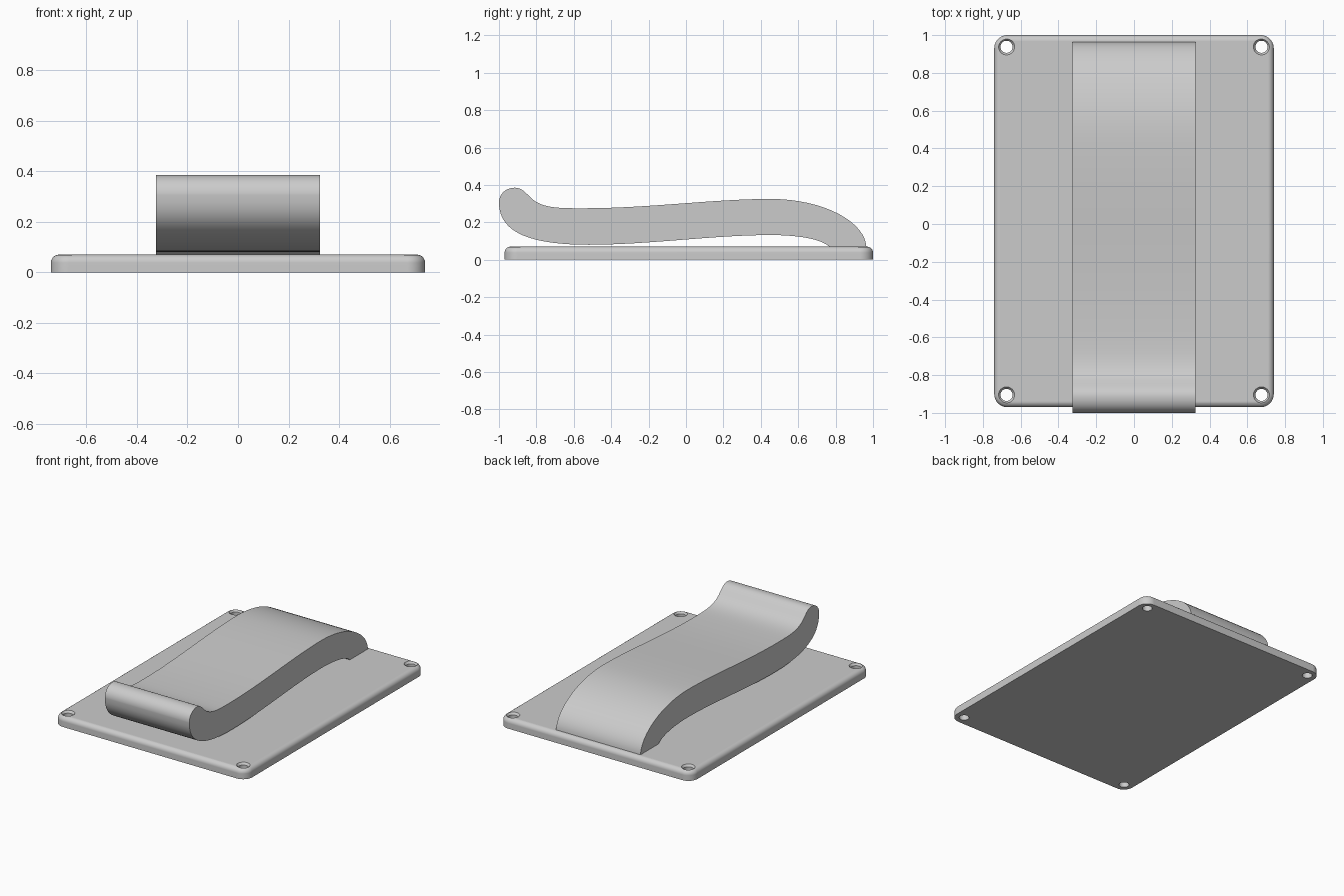
import bpy
import bmesh
from mathutils import Vector
from mathutils.geometry import interpolate_bezier

old = bpy.data.objects.get("Cube")
if old:
    bpy.data.objects.remove(old, do_unlink=True)

GREY = (0.6, 0.6, 0.6, 1.0)
grey = bpy.data.materials.new("plain grey")
grey.use_nodes = True
grey.diffuse_color = GREY
grey.node_tree.nodes["Principled BSDF"].inputs["Base Color"].default_value = GREY


def make_object(name, bm):
    """Turn a bmesh into a linked object in the shared colour."""
    bmesh.ops.recalc_face_normals(bm, faces=bm.faces[:])
    mesh = bpy.data.meshes.new(name)
    bm.to_mesh(mesh)
    bm.free()
    mesh.materials.append(grey)
    obj = bpy.data.objects.new(name, mesh)
    bpy.context.collection.objects.link(obj)
    return obj


def activate(obj):
    bpy.ops.object.select_all(action='DESELECT')
    obj.select_set(True)
    bpy.context.view_layer.objects.active = obj


def smooth(obj):
    activate(obj)
    bpy.ops.object.shade_smooth_by_angle(angle=0.6)
    obj.modifiers.new("even shading", 'WEIGHTED_NORMAL').keep_sharp = True


# Base plate: rounded corners, then a rounded top rim
HALF_X, FRONT, BACK, THICK = 0.74, -0.97, 1.0, 0.07
bm = bmesh.new()
bmesh.ops.create_cube(bm, size=1)
for v in bm.verts:
    v.co = (HALF_X if v.co.x > 0 else -HALF_X,
            BACK if v.co.y > 0 else FRONT,
            THICK if v.co.z > 0 else 0)
uprights = [e for e in bm.edges if abs(e.verts[0].co.z - e.verts[1].co.z) > 0.01]
bmesh.ops.bevel(bm, geom=uprights, offset=0.07, segments=10, profile=0.5, affect='EDGES')
rim = [e for e in bm.edges if all(v.co.z > THICK - 0.001 for v in e.verts)]
bmesh.ops.bevel(bm, geom=rim, offset=0.032, segments=6, profile=0.5, affect='EDGES')
plate = make_object("base_plate", bm)

# Screw holes: stacked rings with a flared mouth, cut from each corner
bm = bmesh.new()
SIDES = 32
for x in (-0.675, 0.675):
    for y in (FRONT + 0.065, BACK - 0.062):
        rings = []
        for radius, z in ((0.032, -0.05), (0.032, 0.055), (0.043, THICK), (0.043, 0.12)):
            ring = bmesh.ops.create_circle(bm, segments=SIDES, radius=radius)["verts"]
            bmesh.ops.translate(bm, verts=ring, vec=(x, y, z))
            rings.append(ring)
        for low, high in zip(rings, rings[1:]):
            for i in range(SIDES):
                j = (i + 1) % SIDES
                bm.faces.new((low[i], low[j], high[j], high[i]))
        bm.faces.new(rings[0])
        bm.faces.new(rings[-1])
cutter = make_object("hole_cutter", bm)
cutter.hide_render = True
cut = plate.modifiers.new("holes", 'BOOLEAN')
cut.operation = 'DIFFERENCE'
cut.solver = 'EXACT'
cut.object = cutter
activate(plate)
bpy.ops.object.modifier_apply(modifier=cut.name)
bpy.data.objects.remove(cutter, do_unlink=True)
smooth(plate)

# Spring clip: side outline of Bezier spans (handle, handle, end), as y and z
start = (0.965, 0.06)
spans = [
    ((0.965, 0.20), (0.74, 0.325), (0.45, 0.325)),     # rear shoulder
    ((0.15, 0.325), (-0.20, 0.275), (-0.55, 0.275)),   # upper surface
    ((-0.67, 0.275), (-0.75, 0.275), (-0.81, 0.315)),  # dip before the lip
    ((-0.85, 0.345), (-0.87, 0.385), (-0.915, 0.385)),
    ((-0.965, 0.385), (-1.0, 0.35), (-1.0, 0.305)),    # rounded lip
    ((-1.0, 0.14), (-0.82, 0.08), (-0.52, 0.08)),      # pressing belly
    ((-0.20, 0.08), (0.15, 0.132), (0.45, 0.132)),     # lower surface
    ((0.60, 0.132), (0.74, 0.11), (0.775, 0.06)),      # inside of the root
]
outline = [Vector(start)]
for h1, h2, end in spans:
    outline += interpolate_bezier(outline[-1], Vector(h1), Vector(h2), Vector(end), 17)[1:]

CLIP_HALF = 0.325
bm = bmesh.new()
side = bm.faces.new([bm.verts.new((-CLIP_HALF, p[0], p[1])) for p in outline])
swept = bmesh.ops.extrude_face_region(bm, geom=[side], use_keep_orig=True)["geom"]
bmesh.ops.translate(bm, vec=(2 * CLIP_HALF, 0, 0),
                    verts=[g for g in swept if isinstance(g, bmesh.types.BMVert)])
clip = make_object("spring_clip", bm)
smooth(clip)
